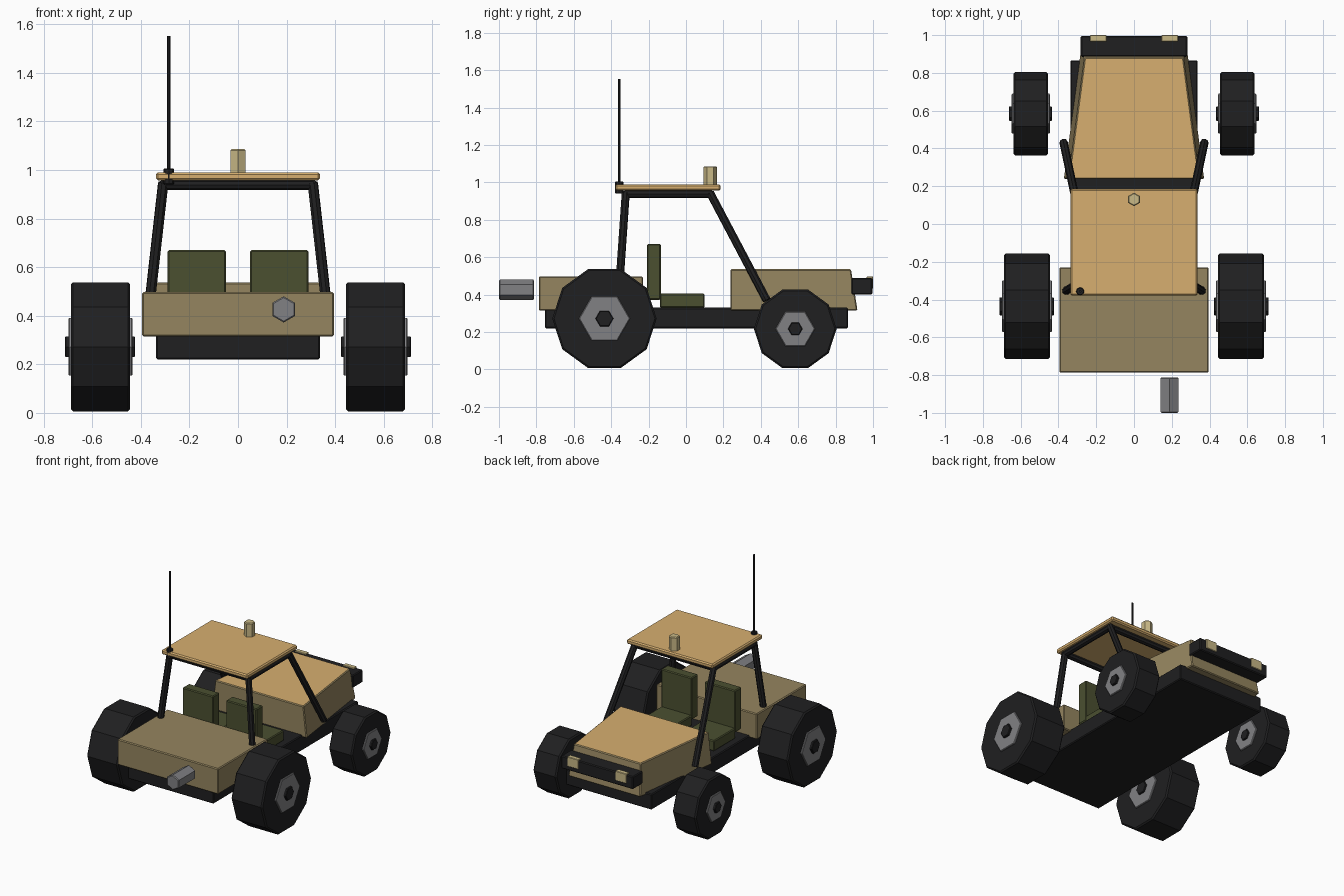
import bpy, bmesh, math
from mathutils import Vector, Matrix

if "Cube" in bpy.data.objects:
    bpy.data.objects.remove(bpy.data.objects["Cube"])


def mat(name, rgb):
    m = bpy.data.materials.new(name)
    m.diffuse_color = (*rgb, 1)
    m.use_nodes = True
    m.node_tree.nodes["Principled BSDF"].inputs["Base Color"].default_value = m.diffuse_color
    return m


ORANGE = mat("orange_paint", (0.68, 0.43, 0.16))
KHAKI = mat("khaki_paint", (0.30, 0.235, 0.115))
OLIVE = mat("olive_fabric", (0.07, 0.08, 0.03))
BLACK = mat("black_rubber", (0.014, 0.014, 0.015))
STEEL = mat("steel", (0.22, 0.22, 0.23))
LAMP = mat("lamp", (0.58, 0.48, 0.24))


def finish(name, bm, material, bevel=0.0):
    bmesh.ops.recalc_face_normals(bm, faces=bm.faces)
    me = bpy.data.meshes.new(name)
    bm.to_mesh(me)
    bm.free()
    ob = bpy.data.objects.new(name, me)
    bpy.context.collection.objects.link(ob)
    me.materials.append(material)
    if bevel:
        b = ob.modifiers.new("edge_bevel", 'BEVEL')
        b.width, b.segments = bevel, 1
        b.limit_method, b.angle_limit = 'ANGLE', math.radians(65)
    return ob


def box(name, x, y, z, material, bevel=0.006):
    bm = bmesh.new()
    bmesh.ops.create_cube(bm, size=1)
    for v in bm.verts:
        v.co = [r[0] + (c + 0.5) * (r[1] - r[0]) for c, r in zip(v.co, (x, y, z))]
    return finish(name, bm, material, bevel)


def rod(name, a, b, radius, sides, material, bevel=0.0, turn=0.0):
    a, b = Vector(a), Vector(b)
    d = b - a
    bm = bmesh.new()
    bmesh.ops.create_cone(bm, cap_ends=True, segments=sides, radius1=radius,
                          radius2=radius, depth=d.length)
    m = Matrix.Translation((a + b) / 2) @ d.to_track_quat('Z', 'Y').to_matrix().to_4x4()
    bmesh.ops.transform(bm, matrix=m @ Matrix.Rotation(turn, 4, 'Z'), verts=bm.verts)
    return finish(name, bm, material, bevel)


def disc(name, s, x0, x1, y, z, radius, sides, material, bevel):
    # Disc about the x axis with a corner pointing along y
    bm = bmesh.new()
    ring = [[bm.verts.new((s * x, y + radius * math.cos(2 * math.pi * i / sides),
                           z + radius * math.sin(2 * math.pi * i / sides)))
             for i in range(sides)] for x in (x0, x1)]
    for r in ring:
        bm.faces.new(r)
    for i in range(sides):
        j = (i + 1) % sides
        bm.faces.new((ring[0][i], ring[0][j], ring[1][j], ring[1][i]))
    return finish(name, bm, material, bevel)


# Chassis, rear body and bumper
box("chassis", (-0.337, 0.337), (-0.755, 0.866), (0.22, 0.33), BLACK)
box("rear_body", (-0.395, 0.395), (-0.787, -0.23), (0.315, 0.497), KHAKI)
box("bumper", (-0.282, 0.282), (0.885, 0.996), (0.40, 0.49), BLACK)

# Tapered hood with an orange top
bm = bmesh.new()
low = [bm.verts.new((x, y, 0.315)) for x, y in
       ((-0.372, 0.238), (0.372, 0.238), (0.282, 0.917), (-0.282, 0.917))]
top = [bm.verts.new((x, y, 0.536)) for x, y in
       ((-0.347, 0.238), (0.347, 0.238), (0.262, 0.882), (-0.262, 0.882))]
bm.faces.new(low)
bm.faces.new(top).material_index = 1
for i in range(4):
    j = (i + 1) % 4
    bm.faces.new((low[i], low[j], top[j], top[i]))
hood = finish("hood", bm, KHAKI, 0.006)
hood.data.materials.append(ORANGE)

# Roof with beacon
box("roof", (-0.337, 0.337), (-0.378, 0.185), (0.957, 0.99), ORANGE, 0.008)
rod("roof_beacon", (0, 0.13, 0.975), (0, 0.13, 1.086), 0.036, 6, LAMP, 0.005)

# Aerial
rod("aerial_base", (-0.285, -0.357, 0.94), (-0.285, -0.357, 1.006), 0.022, 8, BLACK, 0.004)
rod("aerial", (-0.285, -0.357, 1.0), (-0.285, -0.357, 1.552), 0.0065, 8, BLACK)

# Exhaust
rod("exhaust", (0.188, -1.0, 0.426), (0.188, -0.812, 0.426), 0.054, 6, STEEL, 0.005)

# Roll cage cross bars
for name, y in (("rear", -0.32), ("front", 0.13)):
    rod(name + "_cage_crossbar", (-0.31, y, 0.938), (0.31, y, 0.938), 0.021, 8, BLACK)

for s, side in ((-1, "left"), (1, "right")):
    # Roll cage posts and rails
    rod(side + "_rear_post", (s * 0.365, -0.357, 0.44), (s * 0.308, -0.322, 0.945), 0.022, 8, BLACK)
    rod(side + "_front_post", (s * 0.373, 0.432, 0.37), (s * 0.308, 0.128, 0.945), 0.022, 8, BLACK)
    rod(side + "_cage_rail", (s * 0.308, -0.33, 0.938), (s * 0.308, 0.138, 0.938), 0.021, 8, BLACK)

    # Seats
    sx = sorted((s * 0.05, s * 0.29))
    box(side + "_seat_back", sx, (-0.208, -0.135), (0.372, 0.67), OLIVE)
    box(side + "_seat_cushion", sx, (-0.14, 0.10), (0.33, 0.405), OLIVE)

    # Headlights
    box(side + "_headlight", sorted((s * 0.145, s * 0.232)), (0.966, 1.0), (0.43, 0.498), LAMP, 0.003)

    # Wheels: tyre, rim and hub cap
    for name, y, z, r, x0, x1, rim, cap in (
            ("rear", -0.436, 0.272, 0.279, 0.444, 0.688, 0.137, 0.048),
            ("front", 0.584, 0.217, 0.221, 0.455, 0.638, 0.106, 0.039)):
        n = f"{side}_{name}_"
        disc(n + "tyre", s, x0, x1, y, z, r, 10, BLACK, 0.009)
        disc(n + "rim", s, x0 - 0.010, x1 + 0.010, y, z, rim, 6, STEEL, 0.004)
        disc(n + "hub_cap", s, x0 - 0.021, x1 + 0.025, y, z, cap, 6, BLACK, 0.004)
